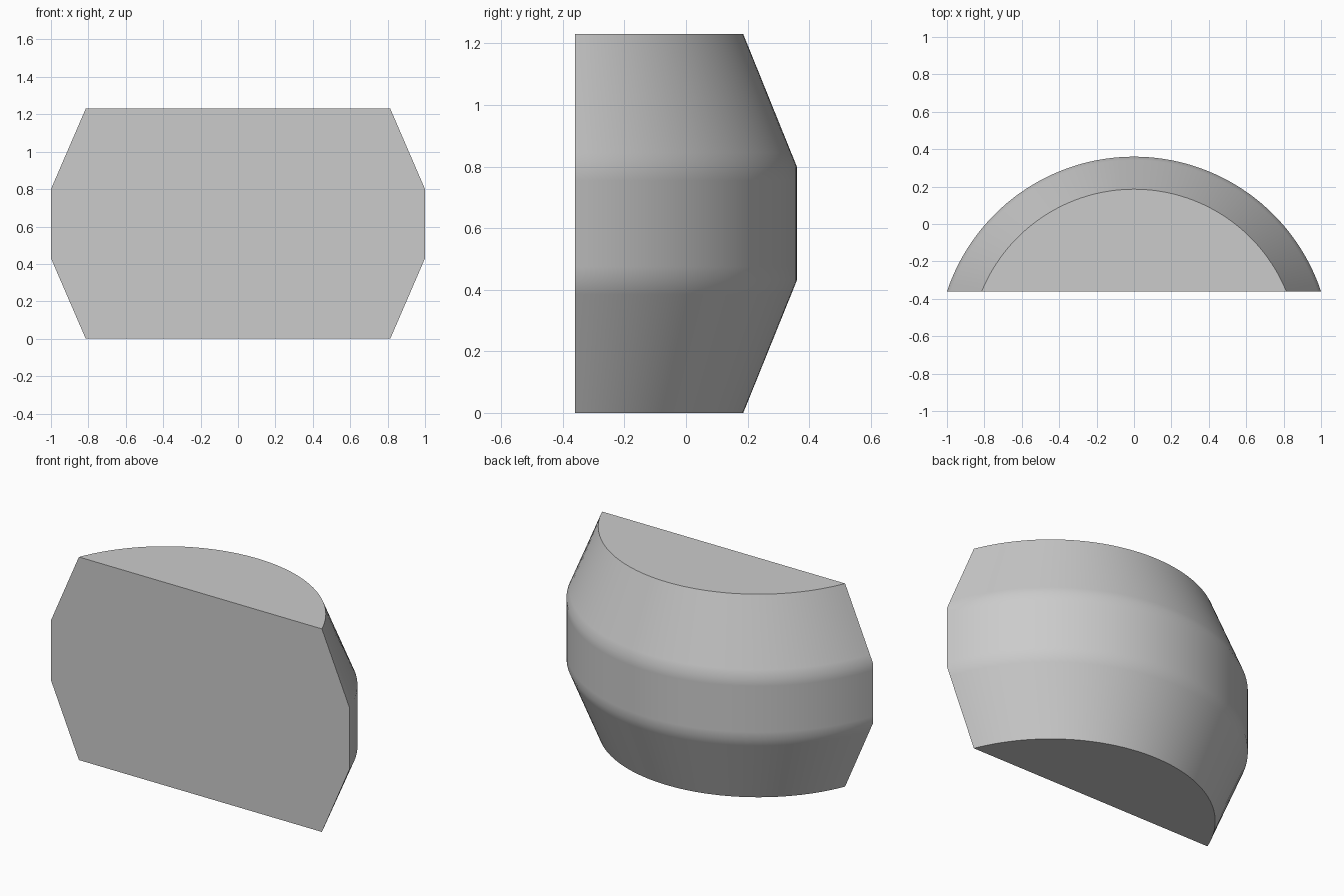
import bpy, bmesh
from math import sin, cos, asin, pi, radians

cube = bpy.data.objects.get("Cube")
if cube:
    bpy.data.objects.remove(cube, do_unlink=True)

grey = bpy.data.materials.new("light_grey")
grey.use_nodes = True
colour = (0.6, 0.6, 0.6, 1)
grey.diffuse_color = colour
grey.node_tree.nodes["Principled BSDF"].inputs["Base Color"].default_value = colour

# Barrel dimensions: arcs share one axis, cut off by the flat front
FRONT, AXIS = -0.36, -0.694
WIDE, NARROW = 1.054, 0.88
HEIGHT, LOW, HIGH, EDGE = 1.23, 0.43, 0.80, 0.045
SEGMENTS = 64


def radius_at(z):
    taper = max(LOW - z, z - HIGH, 0) / LOW
    return WIDE - (WIDE - NARROW) * taper


def add_ring(bm, z):
    r = radius_at(z)
    start = asin((FRONT - AXIS) / r)
    angles = [start + (pi - 2 * start) * i / SEGMENTS for i in range(SEGMENTS + 1)]
    return [bm.verts.new((r * cos(a), AXIS + r * sin(a), z)) for a in angles]


# Curved back, with narrow bands that soften the shading at both ridges
bm = bmesh.new()
levels = [0, LOW - EDGE, LOW, LOW + EDGE, HIGH - EDGE, HIGH, HIGH + EDGE, HEIGHT]
rings = [add_ring(bm, z) for z in levels]
for lower, upper in zip(rings, rings[1:]):
    for i in range(SEGMENTS):
        bm.faces.new((lower[i], lower[i + 1], upper[i + 1], upper[i]))

# Flat top, bottom and front
bm.faces.new(rings[-1])
bm.faces.new(rings[0][::-1])
bm.faces.new([r[0] for r in rings] + [r[-1] for r in reversed(rings)])
bmesh.ops.recalc_face_normals(bm, faces=bm.faces)

mesh = bpy.data.meshes.new("half_barrel_body")
bm.to_mesh(mesh)
bm.free()
mesh.materials.append(grey)
body = bpy.data.objects.new("half_barrel_body", mesh)
bpy.context.collection.objects.link(body)

# Smooth back with crisp rims
bpy.ops.object.select_all(action="DESELECT")
body.select_set(True)
bpy.context.view_layer.objects.active = body
bpy.ops.object.shade_smooth_by_angle(angle=radians(40))
